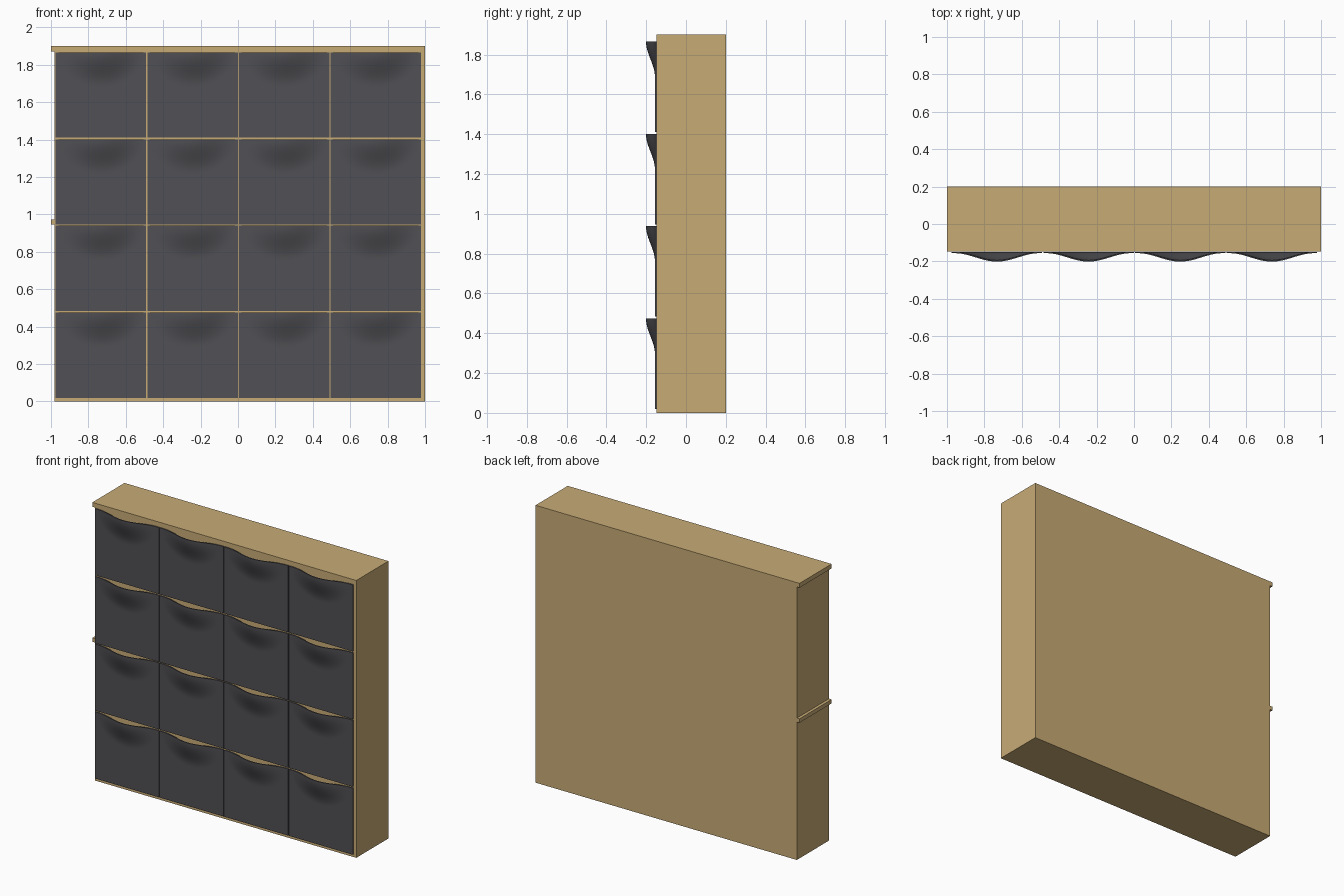
import bpy, bmesh, math

if "Cube" in bpy.data.objects:
    bpy.data.objects.remove(bpy.data.objects["Cube"])


def material(name, rgb):
    m = bpy.data.materials.new(name)
    m.diffuse_color = (*rgb, 1)
    m.use_nodes = True
    m.node_tree.nodes["Principled BSDF"].inputs["Base Color"].default_value = m.diffuse_color
    return m


wood = material("light wood", (0.58, 0.41, 0.18))
grey = material("dark grey", (0.082, 0.082, 0.092))


def add_object(name, mesh):
    ob = bpy.data.objects.new(name, mesh)
    bpy.context.collection.objects.link(ob)
    return ob


def box(name, x0, x1, y0, y1, z0, z1):
    bm = bmesh.new()
    bmesh.ops.create_cube(bm, size=1)
    for v in bm.verts:
        v.co.x = x0 if v.co.x < 0 else x1
        v.co.y = y0 if v.co.y < 0 else y1
        v.co.z = z0 if v.co.z < 0 else z1
    me = bpy.data.meshes.new(name)
    bm.to_mesh(me)
    bm.free()
    me.materials.append(wood)
    return add_object(name, me)


# Cabinet: two stacked cases, each with a board that overhangs on the left
FRONT, BACK = -0.148, 0.2
box("lower_case", -0.98, 1, FRONT, BACK, 0, 0.945)
box("middle_board", -1, 1, FRONT, BACK, 0.945, 0.972)
box("upper_case", -0.98, 1, FRONT, BACK, 0.972, 1.87)
box("top_board", -1, 1, FRONT, BACK, 1.87, 1.9)

# Drawer front: thin sheet whose top edge swells forward into a scooped pull
W, H, T = 0.484, 0.456, 0.007
bm = bmesh.new()
bmesh.ops.create_grid(bm, x_segments=36, y_segments=36, size=0.5)
for v in bm.verts:
    x, z = v.co.x * W, (v.co.y - 0.5) * H
    r = min(1, math.hypot(x / 0.228, z / 0.18))
    v.co = (x, -T - 0.045 * math.cos(r * math.pi / 2) ** 2, z)
ext = bmesh.ops.extrude_face_region(bm, geom=bm.faces[:], use_keep_orig=True)
for v in ext["geom"]:
    if isinstance(v, bmesh.types.BMVert):
        v.co.y += T
bmesh.ops.recalc_face_normals(bm, faces=bm.faces[:])
for f in bm.faces:
    f.smooth = True
for e in bm.edges:
    e.smooth = len(e.link_faces) == 2 and e.calc_face_angle(0) < math.radians(40)
drawer = bpy.data.meshes.new("drawer_front")
bm.to_mesh(drawer)
bm.free()
drawer.materials.append(grey)

# Four rows of four drawers
for top in (0.475, 0.94, 1.402, 1.867):
    for col in range(4):
        ob = add_object("drawer_front", drawer)
        ob.location = (-0.733 + 0.49 * col, FRONT - 0.001, top)
